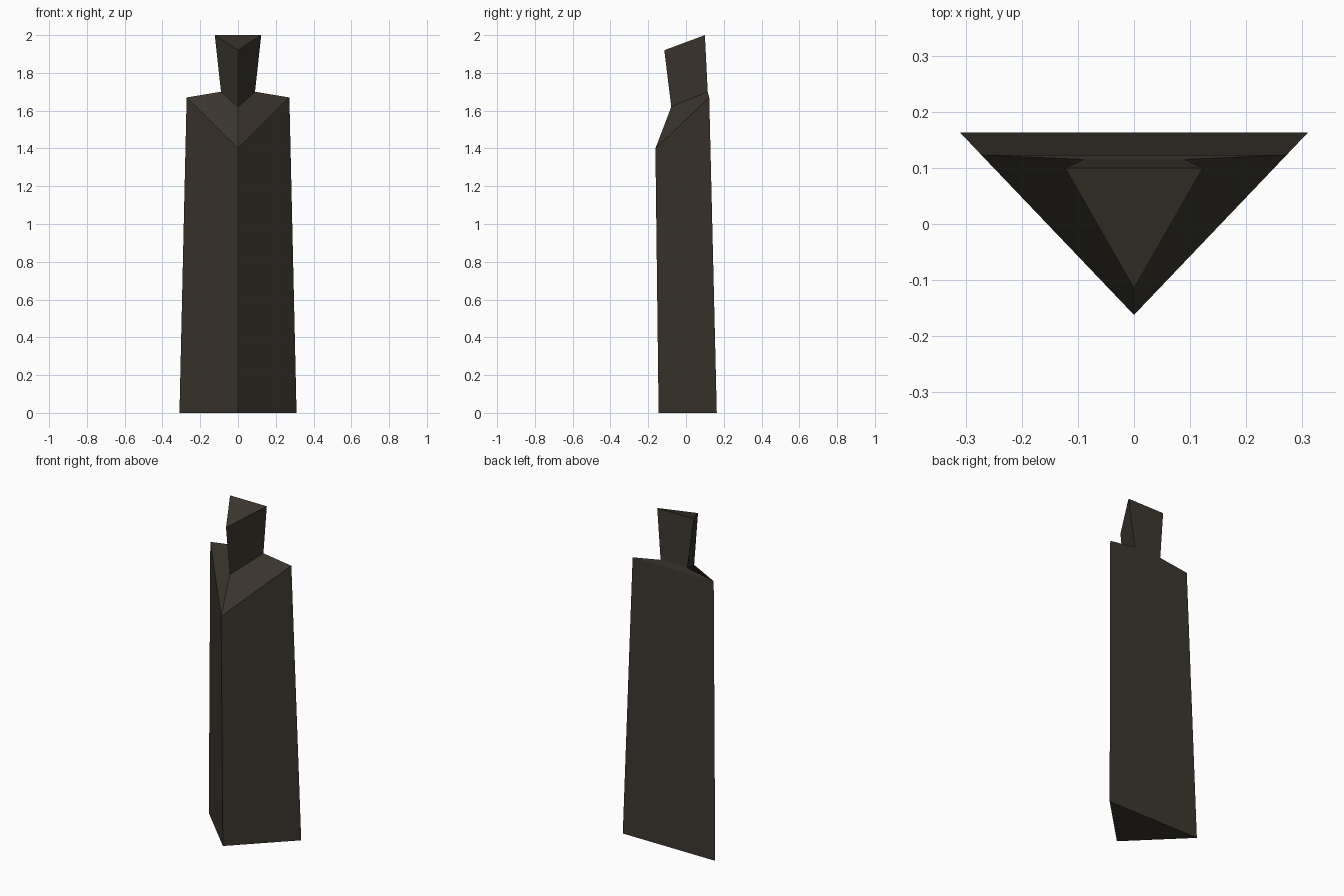
import bpy
import bmesh

if "Cube" in bpy.data.objects:
    bpy.data.objects.remove(bpy.data.objects["Cube"])

# Dark brown surface
dark = bpy.data.materials.new("dark_brown")
dark.diffuse_color = (0.045, 0.037, 0.027, 1)
dark.use_nodes = True
dark.node_tree.nodes["Principled BSDF"].inputs["Base Color"].default_value = dark.diffuse_color

# Tilted triangular sections: half width, back y, back z, front y, front z
sections = [
    (0.31, 0.163, 0.0, -0.145, 0.0),     # base
    (0.272, 0.123, 1.67, -0.162, 1.40),  # shoulders
    (0.09, 0.115, 1.70, -0.078, 1.62),   # neck
    (0.123, 0.10, 2.0, -0.115, 1.92),    # top of head
]

# Robed figure: loft through the sections, capped at both ends
bm = bmesh.new()
rings = [[bm.verts.new(p) for p in ((-w, by, bz), (0, fy, fz), (w, by, bz))]
         for w, by, bz, fy, fz in sections]
for low, high in zip(rings, rings[1:]):
    for i in range(3):
        j = (i + 1) % 3
        bm.faces.new((low[i], low[j], high[j], high[i]))
bm.faces.new(rings[0][::-1])
bm.faces.new(rings[-1])
bmesh.ops.recalc_face_normals(bm, faces=bm.faces)

mesh = bpy.data.meshes.new("robed_figure")
bm.to_mesh(mesh)
bm.free()
mesh.materials.append(dark)
figure = bpy.data.objects.new("robed_figure", mesh)
bpy.context.collection.objects.link(figure)
